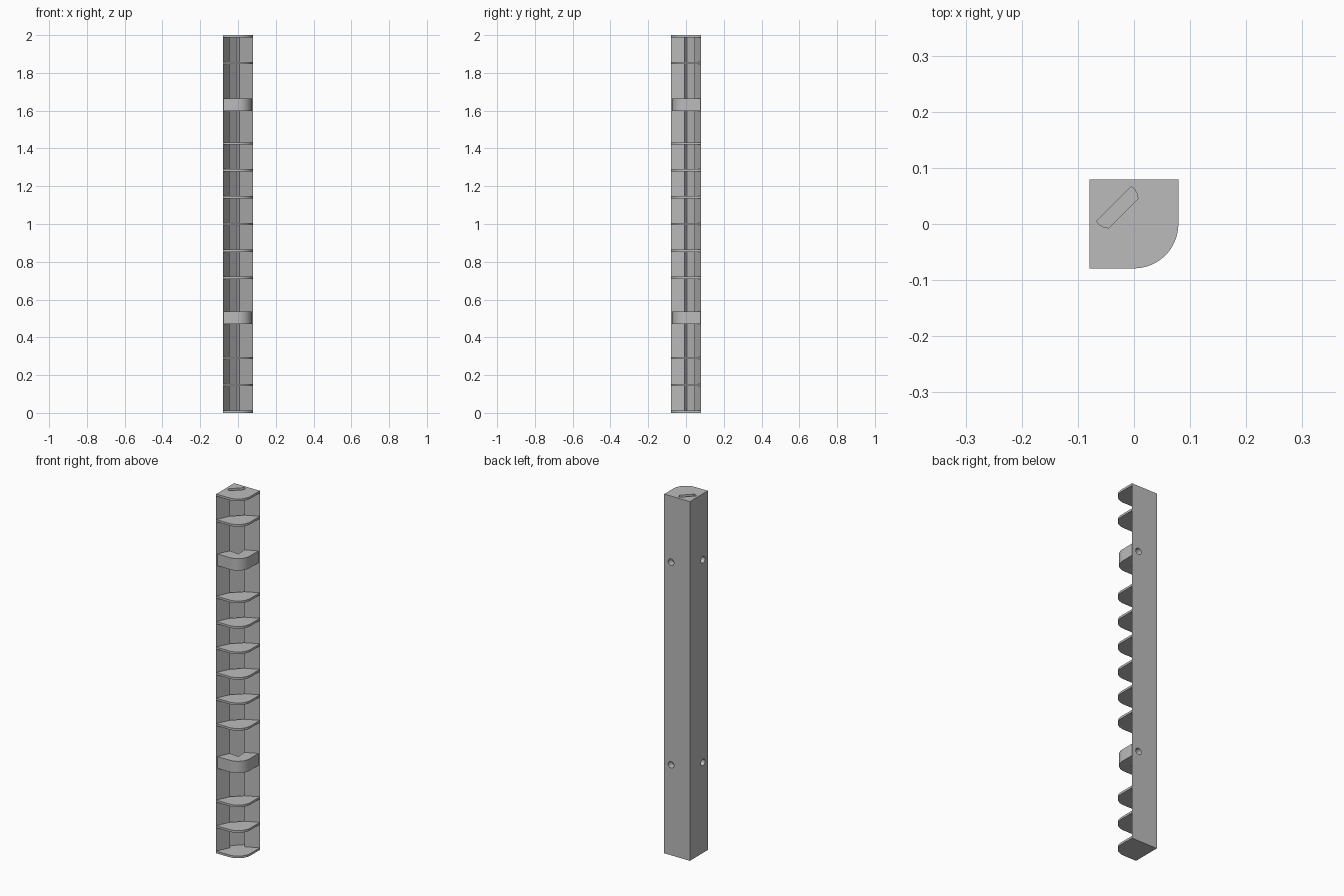
import bpy, bmesh, math
from mathutils import Matrix

if "Cube" in bpy.data.objects:
    bpy.data.objects.remove(bpy.data.objects["Cube"])

H = 0.079            # half width of the post
T = 0.012            # shelf thickness
PITCH = (2.0 - T) / 14

grey = bpy.data.materials.new("light_grey")
grey.diffuse_color = (0.5, 0.5, 0.5, 1)
grey.use_nodes = True
grey.node_tree.nodes["Principled BSDF"].inputs["Base Color"].default_value = grey.diffuse_color


def prism(name, pts, z0, z1):
    """Extrude a flat outline from z0 to z1."""
    bm = bmesh.new()
    face = bm.faces.new([bm.verts.new((x, y, z0)) for x, y in pts])
    ext = bmesh.ops.extrude_face_region(bm, geom=[face])
    for v in ext["geom"]:
        if isinstance(v, bmesh.types.BMVert):
            v.co.z = z1
    bmesh.ops.recalc_face_normals(bm, faces=bm.faces)
    me = bpy.data.meshes.new(name)
    bm.to_mesh(me)
    bm.free()
    me.materials.append(grey)
    ob = bpy.data.objects.new(name, me)
    bpy.context.collection.objects.link(ob)
    return ob


def smooth(ob):
    bpy.ops.object.select_all(action='DESELECT')
    bpy.context.view_layer.objects.active = ob
    ob.select_set(True)
    bpy.ops.object.shade_smooth_by_angle(angle=math.radians(25))


def mirror(pts):
    """Reflect across the post's diagonal, keeping the path direction."""
    return [(-y, -x) for x, y in reversed(pts)]


def arc(r, n=24):
    return [(r * math.sin(a), -r * math.cos(a))
            for a in (math.pi / 2 * i / n for i in range(n + 1))]


# Half of the slot, from its front lip to its back corner
half_slot = [(-0.045, -0.007), (-0.053, -0.006), (-0.062, -0.001), (-0.067, 0.005)]
slot = half_slot + mirror(half_slot)
lip_a, lip_b = slot[0], slot[-1]

# Corner column with the open slot along its inner side
column = prism("corner_column",
               [(-H, -H)] + slot + [(H, H), (-H, H)], T, 2.0)

# Closed base plate
smooth(prism("base_plate", [(-H, -H)] + arc(H) + [(H, H), (-H, H)], 0, T))

# Rounded shelves, with gaps where the mounting blocks sit
shelf = [(-H, -H)] + arc(H) + [(H, H), lip_b, lip_a]
for k in (1, 2, 5, 6, 7, 8, 9, 10, 13, 14):
    smooth(prism(f"shelf_{k}", shelf, k * PITCH, k * PITCH + T))

# Mounting blocks, slightly inset, notched at the back
R = 0.073
block = [(-0.0762, -R)] + arc(R) + [(R, 0.0762), lip_b, (0.012, -0.012), lip_a]
block_z = (0.504, 1.632)
blocks = [prism(f"mounting_block_{i}", block, z - 0.033, z + 0.033)
          for i, z in enumerate(block_z)]

# Round screw recesses in the two outer walls
bm = bmesh.new()
for z in block_z:
    for loc, axis in (((0.037, H, z), 'X'), ((-H, -0.037, z), 'Y')):
        bmesh.ops.create_cone(
            bm, cap_ends=True, segments=32, radius1=0.018, radius2=0.018, depth=0.07,
            matrix=Matrix.Translation(loc) @ Matrix.Rotation(math.pi / 2, 4, axis))
me = bpy.data.meshes.new("recess_cutter")
bm.to_mesh(me)
bm.free()
me.materials.append(grey)
cutter = bpy.data.objects.new("recess_cutter", me)
bpy.context.collection.objects.link(cutter)
cutter.hide_render = True

for ob in [column] + blocks:
    mod = ob.modifiers.new("recesses", 'BOOLEAN')
    mod.object = cutter
    mod.solver = 'EXACT'
    bpy.ops.object.select_all(action='DESELECT')
    bpy.context.view_layer.objects.active = ob
    ob.select_set(True)
    bpy.ops.object.modifier_apply(modifier=mod.name)
    smooth(ob)
bpy.data.objects.remove(cutter, do_unlink=True)
